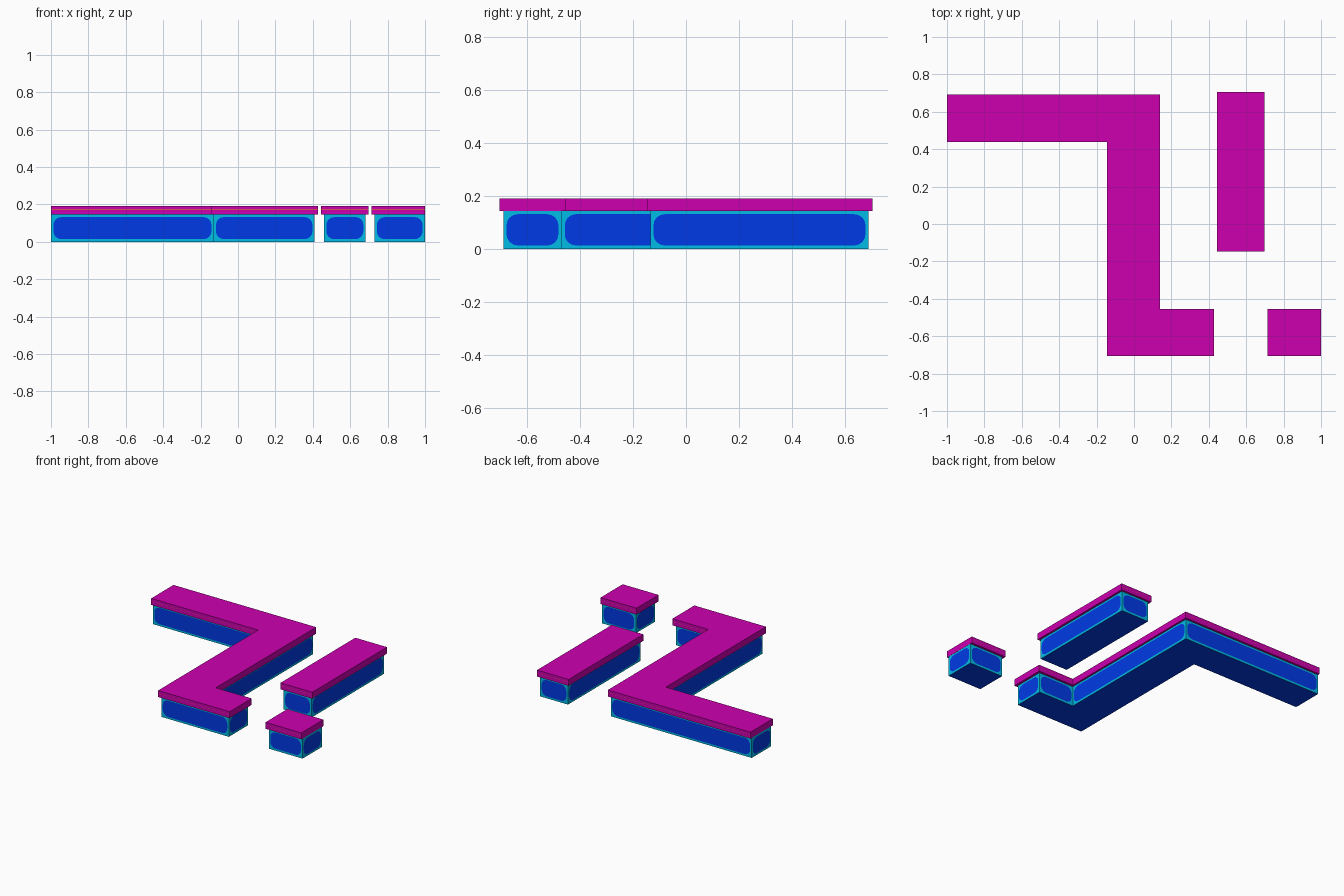
import bpy, bmesh, math
from mathutils import Vector

if "Cube" in bpy.data.objects:
    bpy.data.objects.remove(bpy.data.objects["Cube"])


def material(name, rgb):
    m = bpy.data.materials.new(name)
    m.diffuse_color = (*rgb, 1)
    m.use_nodes = True
    m.node_tree.nodes["Principled BSDF"].inputs["Base Color"].default_value = m.diffuse_color
    return m


MAGENTA = material("magenta", (0.61, 0.0, 0.43))
ORANGE = material("orange", (0.95, 0.42, 0.0))
CYAN = material("cyan", (0.0, 0.5, 0.79))
BLUE = material("blue", (0.0, 0.042, 0.8))


def finish(bm, name, mats):
    me = bpy.data.meshes.new(name)
    bm.to_mesh(me)
    bm.free()
    for m in mats:
        me.materials.append(m)
    bpy.context.collection.objects.link(bpy.data.objects.new(name, me))


def prism(bm, outline, levels):
    """Closed prism of a counter-clockwise outline, with wall bands between z levels."""
    rings = [[bm.verts.new((x, y, z)) for x, y in outline] for z in levels]
    n = len(outline)
    for a, b in zip(rings, rings[1:]):
        for i in range(n):
            j = (i + 1) % n
            bm.faces.new((a[i], a[j], b[j], b[i]))
    bm.faces.new(rings[0][::-1])
    bm.faces.new(rings[-1])
    bm.normal_update()


def cap(name, outline):
    # overhanging top slab
    bm = bmesh.new()
    prism(bm, outline, (0.145, 0.192))
    finish(bm, name, [MAGENTA])


def stripes(name, outline, z=0.1705, h=0.0008):
    # hairline strip on the front and back edges of the slab
    bm = bmesh.new()
    for i, (x0, y0) in enumerate(outline):
        x1, y1 = outline[(i + 1) % len(outline)]
        if abs(y1 - y0) < 1e-6:
            y = y0 + (-0.0005 if x1 > x0 else 0.0005)
            bm.faces.new([bm.verts.new(c) for c in
                          ((x0, y, z), (x1, y, z), (x1, y, z + h), (x0, y, z + h))])
    finish(bm, name, [ORANGE])


def body(name, outline):
    # cyan walls, blue underside
    bm = bmesh.new()
    prism(bm, outline, (0, 0.145))
    for f in bm.faces:
        f.material_index = int(f.normal.z < -0.9)
    finish(bm, name, [CYAN, BLUE])


def panels(name, outline, margin=0.012, z0=0.014, z1=0.132, r=0.042):
    # one rounded thin plate on every wall
    bm = bmesh.new()
    for i, p in enumerate(outline):
        a = Vector((*p, 0))
        b = Vector((*outline[(i + 1) % len(outline)], 0))
        d = (b - a).normalized()
        out = Vector((d.y, -d.x, 0))
        length = (b - a).length
        u0, u1 = margin + r, length - margin - r
        corners = ((u1, z0 + r, -90), (u1, z1 - r, 0), (u0, z1 - r, 90), (u0, z0 + r, 180))
        pts = []
        for u, z, start in corners:
            for k in range(5):
                t = math.radians(start + k * 22.5)
                pts.append(a + d * (u + r * math.cos(t)) + Vector((0, 0, z + r * math.sin(t))))
        bm.faces.new([bm.verts.new(q + out * 0.001) for q in pts])
    finish(bm, name, [BLUE])


def z_outline(x0, x1, x2, x3, y0, y1, y2, y3):
    return [(x0, y2), (x1, y2), (x1, y0), (x3, y0), (x3, y1), (x2, y1), (x2, y3), (x0, y3)]


def rect(x0, x1, y0, y1):
    return [(x0, y0), (x1, y0), (x1, y1), (x0, y1)]


# counter name: (slab outline, body outline)
counters = {
    "zigzag_counter": (z_outline(-1, -0.145, 0.14, 0.427, -0.705, -0.454, 0.438, 0.692),
                       z_outline(-0.999, -0.13, 0.127, 0.41, -0.69, -0.47, 0.455, 0.677)),
    "long_counter": (rect(0.444, 0.697, -0.148, 0.705), rect(0.46, 0.682, -0.135, 0.69)),
    "short_counter": (rect(0.713, 1, -0.705, -0.454), rect(0.73, 0.999, -0.69, -0.47)),
}
for name, (top, base) in counters.items():
    cap(name + "_top", top)
    stripes(name + "_stripes", top)
    body(name + "_body", base)
    panels(name + "_panels", base)
